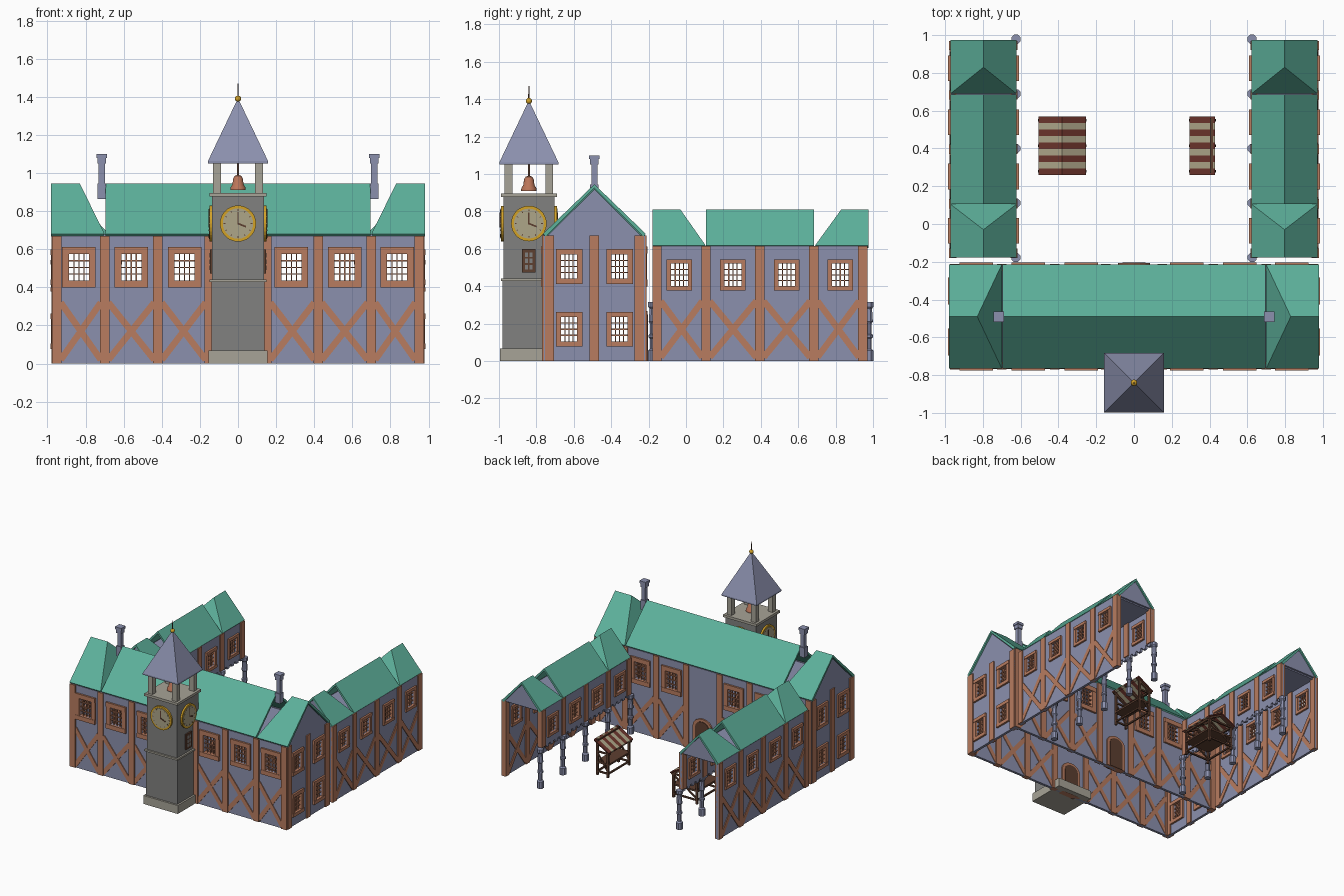
import bpy, bmesh
from math import pi, cos, sin, hypot, atan2
from mathutils import Matrix, Vector

cube = bpy.data.objects.get("Cube")
if cube:
    bpy.data.objects.remove(cube)


def material(name, *rgb):
    m = bpy.data.materials.new(name)
    m.use_nodes = True
    m.diffuse_color = (*rgb, 1)
    m.node_tree.nodes["Principled BSDF"].inputs["Base Color"].default_value = (*rgb, 1)
    return m


PLASTER = material("lavender plaster", .26, .28, .42)
GREEN = material("green roof", .11, .44, .33)
TIMBER = material("orange timber", .48, .20, .115)
PALE = material("pale stone", .39, .37, .31)
GREY = material("grey stone", .22, .22, .215)
GOLD = material("gold", .65, .36, .02)
CREAM = material("cream", .42, .38, .25)
BROWN = material("dark wood", .11, .05, .03)
RED = material("red brown cloth", .15, .035, .025)
COPPER = material("copper", .50, .18, .10)


def place(x, y, z=0, angle=0):
    return Matrix.Translation((x, y, z)) @ Matrix.Rotation(angle, 4, 'Z')


class Part:
    """One mesh object; local x runs along the part, local -y points outward."""
    made = []

    def __init__(self, name, mat, M=Matrix(), smooth=False):
        self.name, self.mat, self.M, self.smooth = name, mat, M, smooth
        self.bm = bmesh.new()
        Part.made.append(self)

    def box(self, c, s, roll=0):
        m = self.M @ Matrix.Translation(c) @ Matrix.Rotation(roll, 4, 'Y') @ Matrix.Diagonal((*s, 1))
        bmesh.ops.create_cube(self.bm, size=1, matrix=m)

    def bar(self, a, b, width, depth, y=0):
        du, dz = b[0] - a[0], b[1] - a[1]
        self.box(((a[0] + b[0]) / 2, y, (a[1] + b[1]) / 2),
                 (hypot(du, dz), depth, width), -atan2(dz, du))

    def prism(self, pts, depth, y=0):
        rings = [[self.bm.verts.new(self.M @ Vector((u, y + d, z))) for u, z in pts]
                 for d in (-depth / 2, depth / 2)]
        new = [self.bm.faces.new(rings[0]), self.bm.faces.new(rings[1][::-1])]
        for i in range(len(pts)):
            j = (i + 1) % len(pts)
            new.append(self.bm.faces.new((rings[0][j], rings[0][i], rings[1][i], rings[1][j])))
        bmesh.ops.recalc_face_normals(self.bm, faces=new)

    def disc(self, y, z, r, depth, sides=28):
        m = self.M @ Matrix.Translation((0, y, z)) @ Matrix.Rotation(pi / 2, 4, 'X')
        bmesh.ops.create_cone(self.bm, cap_ends=True, segments=sides, radius1=r,
                              radius2=r, depth=depth, matrix=m)

    def lathe(self, profile, x=0, y=0, sides=8):
        rings = [[self.bm.verts.new(self.M @ Vector((x + r * cos(2 * pi * (i + .5) / sides),
                                                     y + r * sin(2 * pi * (i + .5) / sides), z)))
                  for i in range(sides)] for r, z in profile]
        for a, b in zip(rings, rings[1:]):
            for i in range(sides):
                j = (i + 1) % sides
                self.bm.faces.new((a[i], a[j], b[j], b[i]))
        self.bm.faces.new(rings[0][::-1])
        self.bm.faces.new(rings[-1])

    def finish(self):
        me = bpy.data.meshes.new(self.name)
        self.bm.to_mesh(me)
        self.bm.free()
        me.materials.append(self.mat)
        ob = bpy.data.objects.new(self.name, me)
        bpy.context.collection.objects.link(ob)
        if self.smooth:
            bpy.ops.object.select_all(action='DESELECT')
            ob.select_set(True)
            bpy.context.view_layer.objects.active = ob
            bpy.ops.object.shade_smooth_by_angle()
        return ob


def wall(name, M, length, z0, z1, posts, columns, rows, size, rim, bays=()):
    """Plaster wall with see-through windows, posts and crossed braces."""
    panel, timber, frames = (Part(name + s, m, M) for s, m in
                             (("_panel", PLASTER), ("_timber", TIMBER), ("_window_frames", TIMBER)))
    w, h = size
    u = -length / 2
    for c in columns:
        panel.box(((u + c - w / 2) / 2, 0, (z0 + z1) / 2), (c - w / 2 - u, .02, z1 - z0))
        u, z = c + w / 2, z0
        for top in [r - h / 2 for r in rows] + [z1]:
            panel.box((c, 0, (z + top) / 2), (w, .02, top - z))
            z = top + h
        for r in rows:
            for s in (-1, 1):
                frames.box((c + s * (w + rim) / 2, 0, r), (rim, .044, h + rim))
                frames.box((c, 0, r + s * (h + rim) / 2), (w + 2 * rim, .05, rim))
            for k in (-1, 0, 1):
                frames.box((c + k * w / 4, 0, r), (.006, .012, h))
                frames.box((c, 0, r + k * h / 4), (w, .012, .006))
    panel.box(((u + length / 2) / 2, 0, (z0 + z1) / 2), (length / 2 - u, .02, z1 - z0))
    for p in posts:
        timber.box((p, 0, (z0 + z1) / 2), (.05, .038, z1 - z0))
    for a, b in bays:
        timber.bar((a, .02), (b, .32), .034, .030)
        timber.bar((a, .32), (b, .02), .034, .033)


def roof(name, M, half, z0, z1, a, b, hip=0):
    p = Part(name, GREEN, M)
    al, ar, bl, br, ra, rb = (p.bm.verts.new(M @ Vector(v)) for v in (
        (a, -half, z0), (a, half, z0), (b, -half, z0), (b, half, z0), (a + hip, 0, z1), (b, 0, z1)))
    for f in [(br, ar, ra, rb), (al, bl, rb, ra)] + ([(ar, al, ra)] if hip else []):
        p.bm.faces.new(f)
    ROOFS.append(p)


ROOFS = []


def door(name, M, w, h):
    for part, mat, g, d in (("_frame", TIMBER, .025, .046), ("_leaf", BROWN, 0, .054)):
        arch = [((w + g) * cos(t * pi / 8), h + (w + g) * .8 * sin(t * pi / 8)) for t in range(9)]
        Part(name + part, mat, M).prism([(w + g, 0)] + arch + [(-w - g, 0)], d)


# Main hall
MY = -.49
posts = [-.95, -.70, -.42, -.15, .15, .42, .70, .95]
gaps = [(a + .02, b - .02) for a, b in zip(posts, posts[1:])]
bays = gaps[:3] + gaps[4:]
cols = [-.835, -.56, -.28, .28, .56, .835]
for name, y, turn in (("front", -.75, 0), ("back", -.23, pi)):
    M = place(0, y, 0, turn)
    wall("hall_" + name, M, 1.95, 0, .67, posts, cols, [.505], (.105, .14), .036, bays)
    door("hall_" + name + "_door", M, .06, .2)
for side, sx in (("left", 1), ("right", -1)):
    M = place(sx * .96, MY, 0, sx * pi / 2)
    wall(f"hall_{side}_end", M, .52, 0, .67, [-.24, 0, .24], [-.135, .135], [.17, .505], (.085, .13), .028)
    Part(f"hall_{side}_gable", PLASTER, M).prism([(-.255, .665), (.255, .665), (0, .918)], .02)
    roof(f"hall_{side}_roof", place(0, MY, 0, 0 if sx > 0 else pi), .275, .68, .945, .70, .98, .13)
    # Chimney
    ch = Part(side + "_chimney", PLASTER, place(sx * .715, MY))
    for z, h, w in ((.905, .08, .044), (1.0, .13, .032), (1.065, .03, .045), (1.09, .02, .056)):
        ch.box((0, 0, z), (w, w, h))
roof("hall_middle_roof", place(0, MY), .275, .68, .945, -.695, .695)
Part("hall_ceiling", PLASTER).box((0, MY, .66), (1.91, .5, .01))

# Courtyard wings on pillars
post = [-.55, -.288, 0, .288, .55]
mids = [-.43, -.144, .144, .43]
for side, sx in (("left", 1), ("right", -1)):
    wx = sx * .797
    wall(side + "_wing_outer", place(sx * .96, .395, 0, sx * pi / 2), 1.15, 0, .615, post, mids, [.46],
         (.09, .12), .023, [(a + .02, b - .02) for a, b in zip(post, post[1:])])
    inner = place(sx * .635, .395, 0, -sx * pi / 2)
    wall(side + "_wing_inner", inner, 1.15, .32, .615, post, mids, [.46], (.09, .12), .023)
    trim = Part(side + "_wing_scallops", PLASTER, inner)
    for i in range(20):
        u = -.546 + i * .0575
        trim.prism([(u - .022, .322), (u - .014, .298), (u + .014, .298), (u + .022, .322)], .02)
    pillars = Part(side + "_pillars", PLASTER)
    for i in range(5):
        pillars.lathe([(.026, 0), (.026, .055), (.016, .065), (.016, .12), (.023, .125), (.023, .14),
                       (.016, .145), (.016, .2), (.023, .21), (.018, .28), (.026, .29), (.026, .315)],
                      sx * .625, -.178 + i * .289)
    gable = Part(side + "_wing_gables", PLASTER, place(wx, 0))
    for y in (-.16, .955):
        gable.prism([(-.165, .61), (.165, .61), (0, .785)], .02, y)
    Part(side + "_wing_ceiling", PLASTER).box((wx, .395, .605), (.31, 1.11, .01))
    R = place(wx, 0, 0, pi / 2)
    roof(side + "_wing_middle_roof", R, .175, .618, .81, .107, .685)
    roof(side + "_wing_back_roof", R, .175, .618, .81, .69, .975, .14)
    roof(side + "_wing_front_roof", place(wx, 0, 0, -pi / 2), .175, .618, .81, -.105, .178, .135)

# Clock tower
T = place(0, -.84)
stone, body = Part("tower_trim", PALE, T), Part("tower_body", GREY, T)
stone.box((0, 0, .034), (.31, .31, .068))
body.box((0, -.022, .25), (.28, .236, .37))
stone.box((0, 0, .435), (.30, .30, .014))
body.box((0, 0, .66), (.272, .272, .44))
stone.box((0, 0, .886), (.30, .30, .02))
for x in (-.109, .109):
    for y in (-.109, .109):
        stone.box((x, y, .975), (.042, .042, .16))
spire = Part("tower_spire", PLASTER, T)
spire.box((0, 0, 1.056), (.316, .316, .012))
spire.lathe([(.158 * 2 ** .5, 1.062), (.002, 1.39)], sides=4)
Part("spire_needle", BROWN, T).lathe([(.005, 1.38), (.002, 1.47)], sides=6)
Part("spire_ball", GOLD, T, True).lathe([(.016 * sin(t * pi / 8) + .001, 1.39 - .016 * cos(t * pi / 8))
                                         for t in range(9)], sides=16)
Part("bell", COPPER, T, True).lathe([(.042, .91), (.04, .925), (.03, .94), (.026, .97), (.018, .985), (.005, .99)],
                                    sides=14)
Part("bell_rod", BROWN, T).box((0, 0, 1.02), (.01, .01, .07))
for i, side in enumerate(("front", "left", "back", "right")):
    C = place(0, -.84, 0, i * pi / 2)
    Part(f"clock_{side}_rim", GOLD, C).disc(-.14, .735, .095, .02)
    Part(f"clock_{side}_face", CREAM, C).disc(-.149, .735, .08, .008)
    hands = Part(f"clock_{side}_hands", BROWN, C)
    hands.bar((0, .73), (0, .795), .007, .008, -.152)
    hands.bar((0, .735), (.042, .718), .009, .008, -.152)
    for k in range(12):
        dx, dz = sin(k * pi / 6), cos(k * pi / 6)
        hands.bar((.066 * dx, .735 + .066 * dz), (.075 * dx, .735 + .075 * dz), .004, .006, -.151)
    if i % 2:
        Part(f"tower_{side}_window", BROWN, C).box((0, -.14, .535), (.072, .016, .125))
        panes = Part(f"tower_{side}_window_panes", GREY, C)
        for k in range(6):
            panes.box((-.012 + .024 * (k % 2), -.147, .502 + .033 * (k // 2)), (.016, .005, .024))


# Market stalls with striped awnings
def stall(name, x0, x1, slopes):
    y0, y1, n = .26, .57, 9
    step = (y1 - y0) / n
    red, cream = Part(name + "_red_stripes", RED), Part(name + "_cream_stripes", CREAM)
    wood = Part(name + "_frame", BROWN)
    xa, xb = x0 + .02, x1 - .02
    for (ax, az), (bx, bz) in slopes:
        for i in range(n):
            (cream if i % 2 else red).prism([(ax, az), (bx, bz), (bx, bz - .01), (ax, az - .01)],
                                            step, y0 + (i + .5) * step)
        for y in (.28, .415, .55):
            wood.bar((ax, az - .017), (bx, bz - .017), .014, .014, y)
    heights = (slopes[0][0][1], slopes[-1][1][1])
    for y in (.28, .55):
        for x, z in zip((xa, xb), heights):
            wood.box((x, y, z / 2), (.016, .016, z))
        for z in (.03, .19):
            wood.box(((xa + xb) / 2, y, z), (xb - xa, .012, .012))
        wood.bar((xa, .04), (xb, .18), .01, .01, y)
    for x, z in zip((xa, xb), heights):
        wood.box((x, .415, z - .012), (.014, .29, .014))
        wood.box((x, .415, .03), (.012, .27, .012))
    wood.box(((xa + xb) / 2, .415, .105), (xb - xa + .02, .28, .014))


stall("gabled_stall", -.505, -.255, [((-.505, .205), (-.38, .27)), ((-.38, .27), (-.255, .205))])
stall("lean_to_stall", .295, .43, [((.295, .21), (.43, .29))])

# Turn parts into objects and thicken the roofs
for p in Part.made:
    ob = p.finish()
    if p in ROOFS:
        s = ob.modifiers.new("thickness", 'SOLIDIFY')
        s.thickness, s.offset = .02, -1
